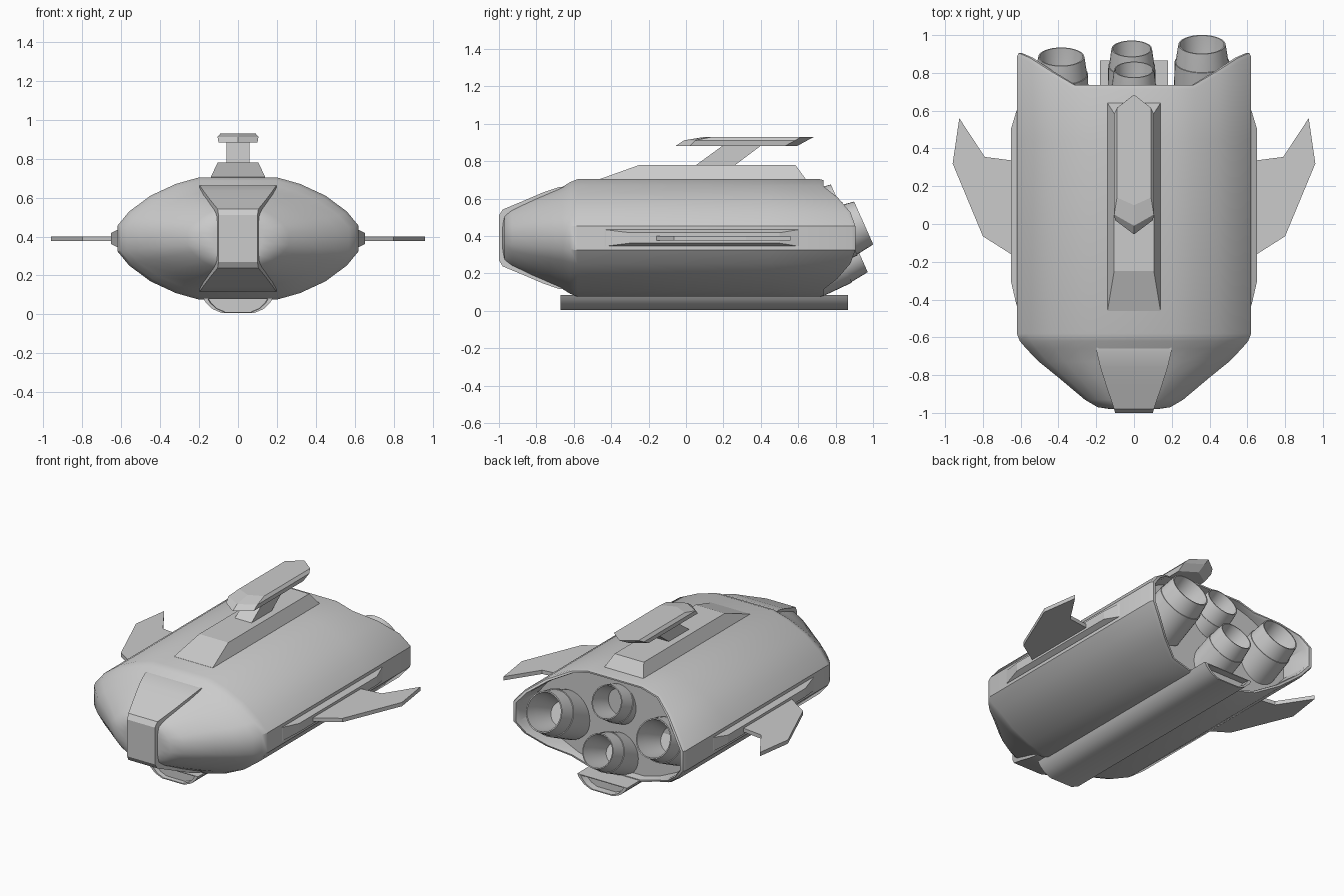
import bpy, math
from mathutils import Vector, Matrix

cube = bpy.data.objects.get("Cube")
if cube:
    bpy.data.objects.remove(cube, do_unlink=True)

grey = bpy.data.materials.new("hull grey")
grey.use_nodes = True
COLOUR = (0.6, 0.6, 0.6, 1)
grey.diffuse_color = COLOUR
grey.node_tree.nodes["Principled BSDF"].inputs["Base Color"].default_value = COLOUR
MID = 0.39  # height of the hull axis


def loft(name, rings, smooth=None, cap_start=True, cap_end=True):
    """Skin a list of equal-sized closed rings."""
    n = len(rings[0])
    verts = [p for ring in rings for p in ring]
    faces = [(i * n + j, i * n + (j + 1) % n, (i + 1) * n + (j + 1) % n, (i + 1) * n + j)
             for i in range(len(rings) - 1) for j in range(n)]
    if cap_start:
        faces.append(tuple(range(n)))
    if cap_end:
        faces.append(tuple(range(len(verts) - n, len(verts))))
    mesh = bpy.data.meshes.new(name)
    mesh.from_pydata(verts, [], faces)
    mesh.materials.append(grey)
    obj = bpy.data.objects.new(name, mesh)
    bpy.context.collection.objects.link(obj)
    bpy.ops.object.select_all(action='DESELECT')
    obj.select_set(True)
    bpy.context.view_layer.objects.active = obj
    bpy.ops.object.mode_set(mode='EDIT')
    bpy.ops.mesh.select_all(action='SELECT')
    bpy.ops.mesh.normals_make_consistent(inside=False)
    bpy.ops.object.mode_set(mode='OBJECT')
    if smooth:
        bpy.ops.object.shade_smooth_by_angle(angle=math.radians(smooth))
    return obj


def box_ring(w, y0, y1, z):
    return [(-w, y0, z), (w, y0, z), (w, y1, z), (-w, y1, z)]


# Hull: flattened oval section, tapered nose, scalloped open stern
quarter = [(.2, .314), (.32, .28), (.45, .22), (.56, .138), (.62, .065)]
right = quarter + [(x, -z) for x, z in reversed(quarter)]
section = right + [(-x, -z) for x, z in right]


def hull_ring(y, sx, sz):
    return [(x * sx, y, MID + z * sz) for x, z in section]


def stern_ring(offset, scale):
    ring = []
    for x, z in section:
        t = min(max((abs(x) - .33) / .27, 0), 1)
        ring.append((x * scale, .74 + .17 * t + offset, MID + z * scale))
    return ring


nose = [(-.98, .2, .36), (-.97, .31, .43), (-.93, .42, .51), (-.81, .65, .68),
        (-.73, .81, .78), (-.66, .92, .87), (-.62, .975, .95), (-.58, 1, 1)]
hull = [hull_ring(*r) for r in nose] + [hull_ring(.45, 1, 1)]
hull += [stern_ring(-.025, 1), stern_ring(-.005, .985), stern_ring(-.005, .955),
         stern_ring(-.03, .94), hull_ring(.69, .93, .93)]
loft("hull", hull, 35)

# Raised band wrapping over the nose
band = [(-.64, .2, .275), (-.68, .197, .272), (-.76, .178, .245), (-.86, .146, .202),
        (-.98, .105, .152), (-1, .1, .12)]
loft("nose_band", [[(-w, y, MID - h), (w, y, MID - h), (w, y, MID + h), (-w, y, MID + h)]
                   for y, w, h in band], 25)

# Keel: half-round trough with recessed ends
keel_half = [(.18, .085), (.165, .06), (.13, .027), (.08, .006)]
keel_section = keel_half + [(-x, z) for x, z in reversed(keel_half)]


def keel_ring(y, s):
    return [(x * s, y, .05 + (z - .05) * s) for x, z in keel_section]


loft("keel", [keel_ring(-.64, .84), keel_ring(-.67, .86), keel_ring(-.67, 1),
              keel_ring(.865, 1), keel_ring(.865, .86), keel_ring(.82, .84)], 30)

# Dorsal ridge, slanted pylon and upper blade
loft("dorsal_ridge", [box_ring(.14, -.47, .645, .69), box_ring(.14, -.46, .64, .705),
                      box_ring(.105, -.25, .585, .78)])
loft("pylon", [box_ring(.06, .04, .25, .77), box_ring(.06, .205, .41, .89)])


def blade_ring(w, tip, front, back, tail, z):
    return [(0, tip, z), (w, front, z), (w, back, z), (0, tail, z), (-w, back, z), (-w, front, z)]


loft("upper_blade", [blade_ring(.1, -.055, .02, .53, .595, .882),
                     blade_ring(.105, -.01, .05, .585, .65, .912),
                     blade_ring(.09, .1, .14, .615, .685, .93)])

# Side rails and swept fins
fin_outline = [(.62, -.18), (.65, -.16), (.8, -.065), (.96, .32), (.925, .56), (.79, .355),
               (.65, .337), (.62, .335)]
for side, label in ((1, "left"), (-1, "right")):
    loft(label + "_rail", [[(side * x, a, MID - h), (side * x, b, MID - h),
                            (side * x, b, MID + h), (side * x, a, MID + h)]
                           for x, a, b, h in ((.61, -.45, .62, .045), (.622, -.43, .6, .044),
                                              (.652, -.3, .5, .028))])
    loft(label + "_fin", [[(side * x, y, z) for x, y in fin_outline] for z in (.376, .401)])

# Engine nozzles, all canted upward, with tapered throats
SIDES = 32
profile = [(-.32, 1.2), (-.1, 1.16), (-.1, 1.12), (-.03, 1.04), (0, 1), (0, .94),
           (-.08, .85), (-.2, .6)]
engines = {"left": (.36, .95, .47, .125), "right": (-.385, .885, .47, .122),
           "upper": (0, .817, .58, .105), "lower": (-.012, .928, .305, .107)}
for label, (x, y, z, radius) in engines.items():
    cant = Matrix.Rotation(math.radians(24), 3, 'X')
    rings = []
    for along, r in profile:
        rings.append([Vector((x, y, z)) + cant @ Vector((
            radius * r * math.cos(k * math.tau / SIDES), along,
            radius * r * math.sin(k * math.tau / SIDES))) for k in range(SIDES)])
    loft(label + "_engine", rings, 30)
